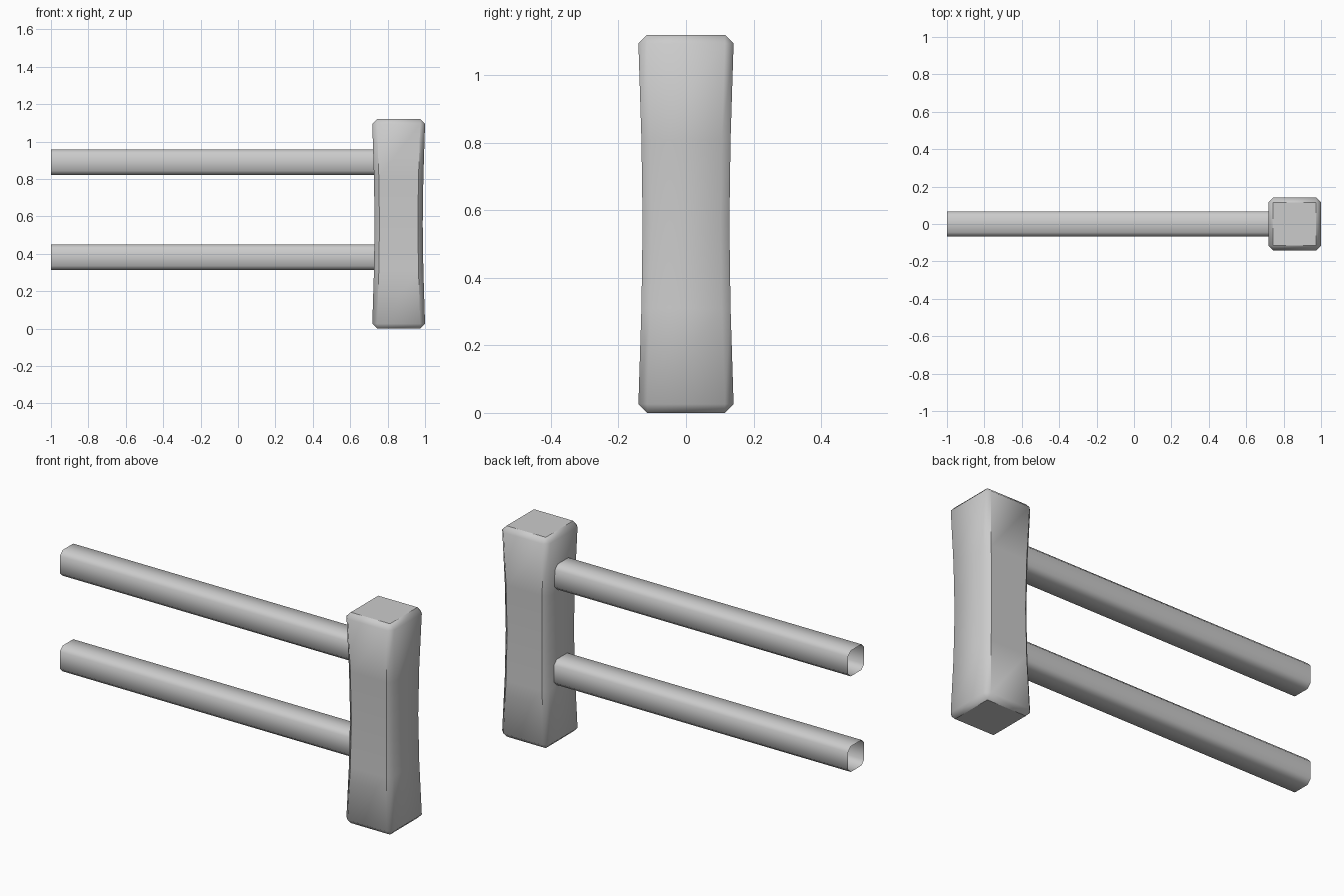
import bpy, bmesh

if "Cube" in bpy.data.objects:
    bpy.data.objects.remove(bpy.data.objects["Cube"])

H, C = 0.141, 0.026          # post half width and chamfer
POST_X, POST_H = 0.859, 1.12


def finish(bm, name):
    bmesh.ops.recalc_face_normals(bm, faces=bm.faces)
    for f in bm.faces:
        f.smooth = True
    mesh = bpy.data.meshes.new(name)
    bm.to_mesh(mesh)
    bm.free()
    obj = bpy.data.objects.new(name, mesh)
    bpy.context.collection.objects.link(obj)
    return obj


def octagon(h, c):
    k = h - c
    return [(h, -k), (h, k), (k, h), (-k, h), (-h, k), (-h, -k), (-k, -h), (k, -h)]


def bridge(bm, a, b):
    for i in range(len(a)):
        j = (i + 1) % len(a)
        bm.faces.new((a[i], a[j], b[j], b[i]))


# Post: chamfered square block, slightly waisted in the middle
bm = bmesh.new()
levels = [(C, H), (0.31, 0.132), (POST_H / 2, 0.1285), (POST_H - 0.31, 0.132), (POST_H - C, H)]
rings = [[bm.verts.new((POST_X + x, y, z)) for x, y in octagon(h, C)] for z, h in levels]
for lower, upper in zip(rings, rings[1:]):
    bridge(bm, lower, upper)
# End caps: flat square, chamfer strips and corner triangles
k = H - C
for ring, z in ((rings[0], 0), (rings[-1], POST_H)):
    cap = [bm.verts.new((POST_X + x, y, z)) for x, y in ((k, -k), (k, k), (-k, k), (-k, -k))]
    bm.faces.new(cap)
    for i in range(4):
        j = (i + 1) % 4
        bm.faces.new((ring[2 * i], ring[2 * i + 1], cap[j], cap[i]))
        bm.faces.new((ring[2 * i + 1], ring[(2 * i + 2) % 8], cap[j]))
bmesh.ops.recalc_face_normals(bm, faces=bm.faces)
# Crisp edges around the caps and the front and back faces
for e in bm.edges:
    n = [f.normal for f in e.link_faces]
    d = e.verts[0].co - e.verts[1].co
    if any(abs(v.z) > 0.95 for v in n):
        e.smooth = False
    elif abs(d.z) > 0.1 and any(abs(v.y) > 0.95 for v in n) and n[0].angle(n[1]) > 0.5:
        e.smooth = False
finish(bm, "fence_post")

# Rails: open-ended tubes with chamfered corners
for name, zc in (("lower_rail", 0.381), ("upper_rail", 0.889)):
    bm = bmesh.new()
    ends = [[bm.verts.new((x, y, zc + z)) for y, z in octagon(0.068, 0.023)] for x in (-1.0, 0.745)]
    bridge(bm, *ends)
    # orient the open tube outward
    obj = finish(bm, name)
    if sum((p.center.z - zc) * p.normal.z for p in obj.data.polygons) < 0:
        obj.data.flip_normals()
